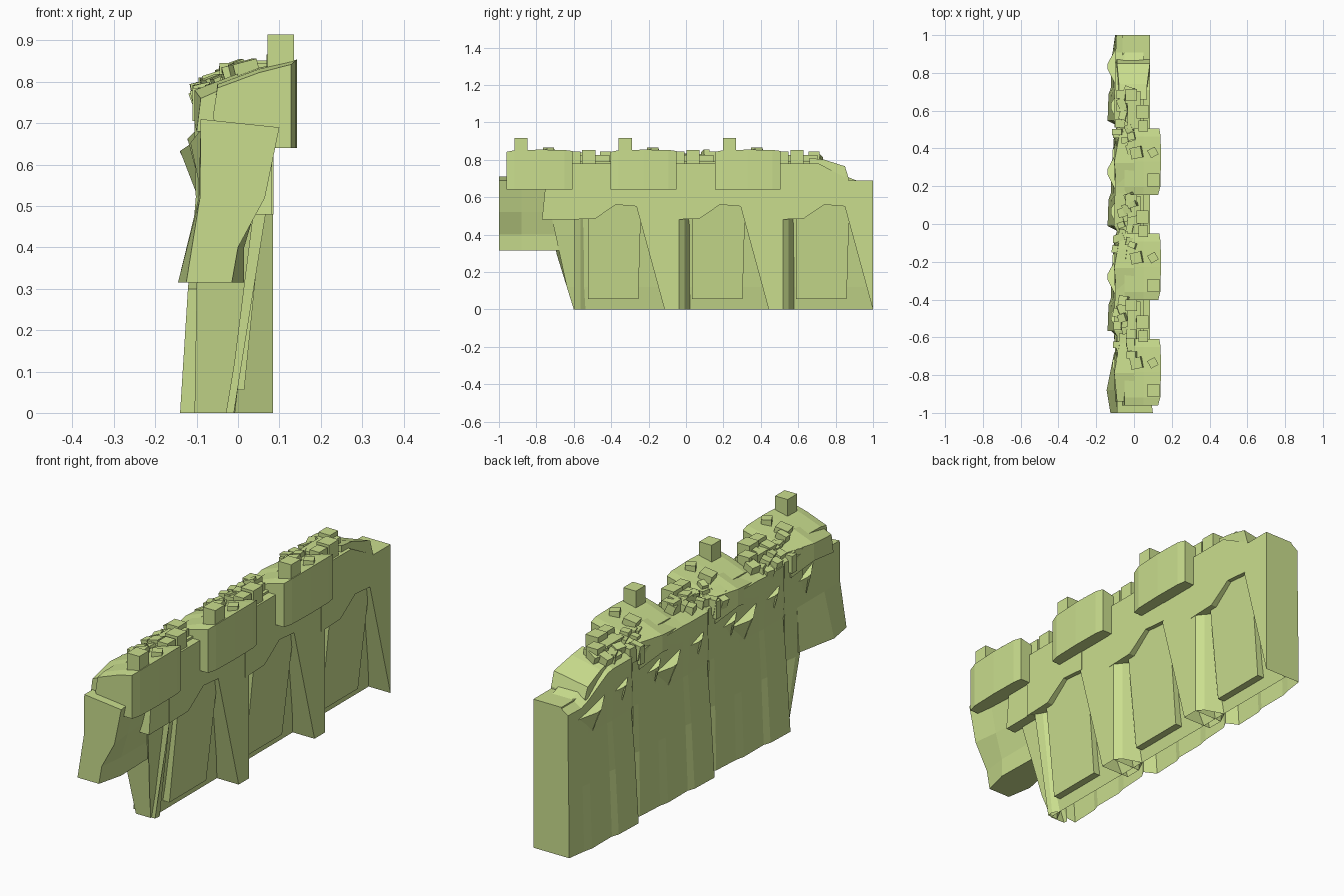
import bpy, bmesh, random
from mathutils import Matrix

random.seed(4)
cube = bpy.data.objects.get("Cube")
if cube:
    bpy.data.objects.remove(cube)

# One moss green for the whole cliff
moss = bpy.data.materials.new("moss green")
moss.use_nodes = True
colour = (0.59, 0.73, 0.27, 1)
moss.diffuse_color = colour
moss.node_tree.nodes["Principled BSDF"].inputs["Base Color"].default_value = colour


def finish(name, bm):
    bmesh.ops.recalc_face_normals(bm, faces=bm.faces)
    # The cliff is an open shell where it meets the ground
    ground = [f for f in bm.faces if all(v.co.z < 0.001 for v in f.verts)]
    bmesh.ops.delete(bm, geom=ground, context='FACES')
    mesh = bpy.data.meshes.new(name)
    bm.to_mesh(mesh)
    bm.free()
    mesh.materials.append(moss)
    obj = bpy.data.objects.new(name, mesh)
    bpy.context.collection.objects.link(obj)
    return obj


def loft(name, rings):
    """Skin a row of matching rings and cap both ends."""
    bm = bmesh.new()
    rows = [[bm.verts.new(p) for p in ring] for ring in rings]
    n = len(rows[0])
    for a, b in zip(rows, rows[1:]):
        for i in range(n):
            j = (i + 1) % n
            bm.faces.new((a[i], a[j], b[j], b[i]))
    bm.faces.new(rows[0])
    bm.faces.new(rows[-1])
    return finish(name, bm)


def side_prism(name, outline, back, front):
    """Extrude a (y, z) outline across x."""
    return loft(name, [[(x, y, z) for y, z in outline] for x in (back, front)])


def section(y, outline):
    return [(x, y, z) for x, z in outline]


def stone(name, x, y, top, size, height, turn=0.0, tilt=0.0):
    bm = bmesh.new()
    bmesh.ops.create_cube(bm, size=1, matrix=Matrix.Translation((x, y, top - height / 2))
                          @ Matrix.Rotation(turn, 4, 'Z') @ Matrix.Rotation(tilt, 4, 'Y')
                          @ Matrix.Diagonal((size[0], size[1], height, 1)))
    return finish(name, bm)


PERIOD = 0.557
STARTS = [-0.595 + PERIOD * k for k in range(3)]


def crest(y):
    # The ridge drops to a low shoulder at the far end
    if y < 0.7:
        return 0.79
    return max(0.69, 0.79 - 0.5 * (y - 0.7))


# Wall core: each bay flares out at the back, then steps in at a cleft
stations = [(-0.72, 0.0), (-0.66, 0.0)]
for s in STARTS:
    bay = ((0.0, -0.02), (0.05, 0.035), (0.3, 0.03), (0.36, 0.018), (0.62, 0.018), (0.7, 0.008), (0.94, 0.0))
    stations += [(s + t * PERIOD, f) for t, f in bay if s + t * PERIOD < 0.98]
stations.append((1.0, -0.005))
rings = []
for i, (y, flare) in enumerate(stations):
    top = 0.69 if y > 0.87 else crest(y)
    lip = -0.095 - flare * 0.3
    ring = section(y, [(-0.105 - flare, 0), (-0.1 - flare * 0.6, 0.3), (-0.095 - flare * 0.2, 0.52),
                       (lip, top - 0.1), (lip, top - 0.03), (-0.05, top),
                       (0.05, top), (0.04, 0.5), (-0.008, 0.12), (-0.028, 0)])
    if i < 3:
        # Near end leans outward as it rises
        ring = [(x, max(y, -0.6 - 0.31 * z + 0.02 * i), z) for x, y, z in ring]
    rings.append(ring)
loft("wall_core", rings)

# Hanging block at the near end
end_face = [(-0.125, 0.315), (-0.015, 0.315), (0.0, 0.4), (0.065, 0.52),
            (0.1, 0.69), (-0.09, 0.71), (-0.092, 0.52)]
end_middle = [(-0.145, 0.315), (0.015, 0.315), (0.015, 0.4), (0.05, 0.52),
              (0.085, 0.69), (-0.09, 0.71), (-0.095, 0.52)]
end_back = [(-0.105, 0.315), (0.01, 0.315), (0.015, 0.4), (0.04, 0.52),
            (0.075, 0.69), (-0.09, 0.72), (-0.095, 0.52)]
loft("near_end_block", [section(-1, end_face), section(-0.88, end_middle), section(-0.68, end_back)])
side_prism("near_end_ledge", [(-0.77, 0.48), (-0.6, 0.48), (-0.6, 0.78), (-0.74, 0.78)], -0.05, 0.082)

for k, s in enumerate(STARTS):
    far = k == 2
    # Overhanging ledge with an arched underside
    side_prism(f"ledge_{k}", [(s - 0.03, 0.48), (s + 0.11, 0.485), (s + 0.22, 0.56),
                              (s + 0.34, 0.55), (s + 0.34, crest(s + 0.34) - 0.01),
                              (s + 0.19, 0.78), (s - 0.03, 0.78)], -0.05, 0.086)

    # Buttress with one sloping edge
    end = 1.0 if far else s + PERIOD
    high = 0.69 if far else 0.78
    side_prism(f"buttress_{k}", [(s + 0.33, 0.55), (s + 0.48, 0), (end, 0), (end, high),
                                 (s + 0.34, high)], -0.06, 0.084)

    # Curved flank at the near side of the recess
    rings = []
    for z, front in ((0, 0.084 if k else -0.01), (0.5, 0.084 if k else 0.07)):
        rings.append([(-0.06, s, z), (front, s, z), (front * 0.7, s + 0.03, z), (z * 0.12 - 0.03, s + 0.06, z)])
    loft(f"recess_flank_{k}", rings)

    # Sloping panel set in the recess
    panel = [(0.07, 0.055, 0.015), (0.34, 0.055, 0.015), (0.355, 0.56, 0.066), (0.07, 0.56, 0.066)]
    loft(f"recess_panel_{k}", [[(x - d, s + y, z) for y, z, x in panel] for d in (0, 0.06)])

    # Jutting top block with a bowed front
    y0 = s - 0.365
    rings = []
    for t, bow in ((0, 0), (0.12, 0.011), (0.5, 0.015), (0.88, 0.013), (1, 0.006)):
        f = 0.128 + bow
        rise = 0.8 * bow
        rings.append(section(y0 + 0.352 * t, [(-0.05, 0.64), (f, 0.64), (f, 0.842 + rise),
                                              (0.05, 0.822 + rise), (-0.05, 0.785 + rise),
                                              (-0.06, 0.72)]))
    loft(f"top_block_{k}", rings)
    loft(f"back_terrace_{k}", [section(y0 + 0.02, [(-0.1, 0.68), (0, 0.68), (0, 0.8), (-0.09, 0.76)]),
                               section(y0 + 0.17, [(-0.105, 0.7), (0, 0.7), (0, 0.82), (-0.105, 0.78)]),
                               section(y0 + 0.33, [(-0.1, 0.68), (0, 0.68), (0, 0.8), (-0.075, 0.79)])])

    # Stones on the top block
    stone(f"tall_stone_{k}", 0.103, y0 + 0.078, 0.915, (0.064, 0.07), 0.1)
    stone(f"turned_stone_{k}", 0.1, y0 + 0.225, 0.866, (0.045, 0.045), 0.06, 0.5)
    stone(f"middle_stone_{k}", 0.02, y0 + 0.225, 0.85, (0.06, 0.06), 0.08, 0.2, -0.25)
    stone(f"back_stone_{k}", -0.075, y0 + 0.32, 0.785, (0.07, 0.035), 0.08)

    # Loose stones along the gap
    stone(f"gap_plinth_{k}", 0.0, s + 0.085, 0.825, (0.07, 0.2), 0.1)
    stone(f"square_stone_{k}", 0.045, s + 0.075, 0.852, (0.064, 0.07), 0.1)
    stone(f"side_stone_{k}", 0.05, s, 0.845, (0.05, 0.06), 0.1)
    stone(f"far_stone_{k}", -0.015, s + 0.165, 0.845, (0.06, 0.06), 0.1)
    for n in range(15):
        x = random.uniform(-0.085, 0.0)
        stone(f"rubble_{k}_{n}", x, s - 0.12 + 0.022 * n, 0.842 + 0.55 * x + random.uniform(-0.02, 0.01),
              (random.uniform(0.035, 0.055), random.uniform(0.03, 0.055)), 0.07,
              random.uniform(-0.4, 0.4), random.uniform(-0.4, 0.1))

    # Long pointed rock shelves on the back
    for n, (dy, length, z, out) in enumerate(((0.31, 0.24, 0.63, 0.14), (0.1, 0.16, 0.66, 0.122),
                                              (-0.15, 0.14, 0.65, 0.115))):
        y = s + dy
        loft(f"back_shelf_{k}_{n}", [[(-0.085, y - length / 2, z + 0.04), (-0.085, y + length / 2, z - 0.02),
                                      (-0.085, y, z - 0.14)],
                                     [(-out, y - 0.01, z + 0.003), (-out, y + 0.02, z),
                                      (-out + 0.01, y, z - 0.02)]])

# Crumbled slope down to the far shoulder
loft("far_slope", [section(0.66, [(-0.1, 0.66), (0.07, 0.66), (0.07, 0.81), (-0.08, 0.79)]),
                   section(0.74, [(-0.1, 0.66), (0.08, 0.66), (0.07, 0.8), (-0.08, 0.77)]),
                   section(0.85, [(-0.1, 0.62), (0.084, 0.62), (0.084, 0.765), (-0.09, 0.735)]),
                   section(0.87, [(-0.1, 0.62), (0.084, 0.62), (0.084, 0.7), (-0.09, 0.69)])])
